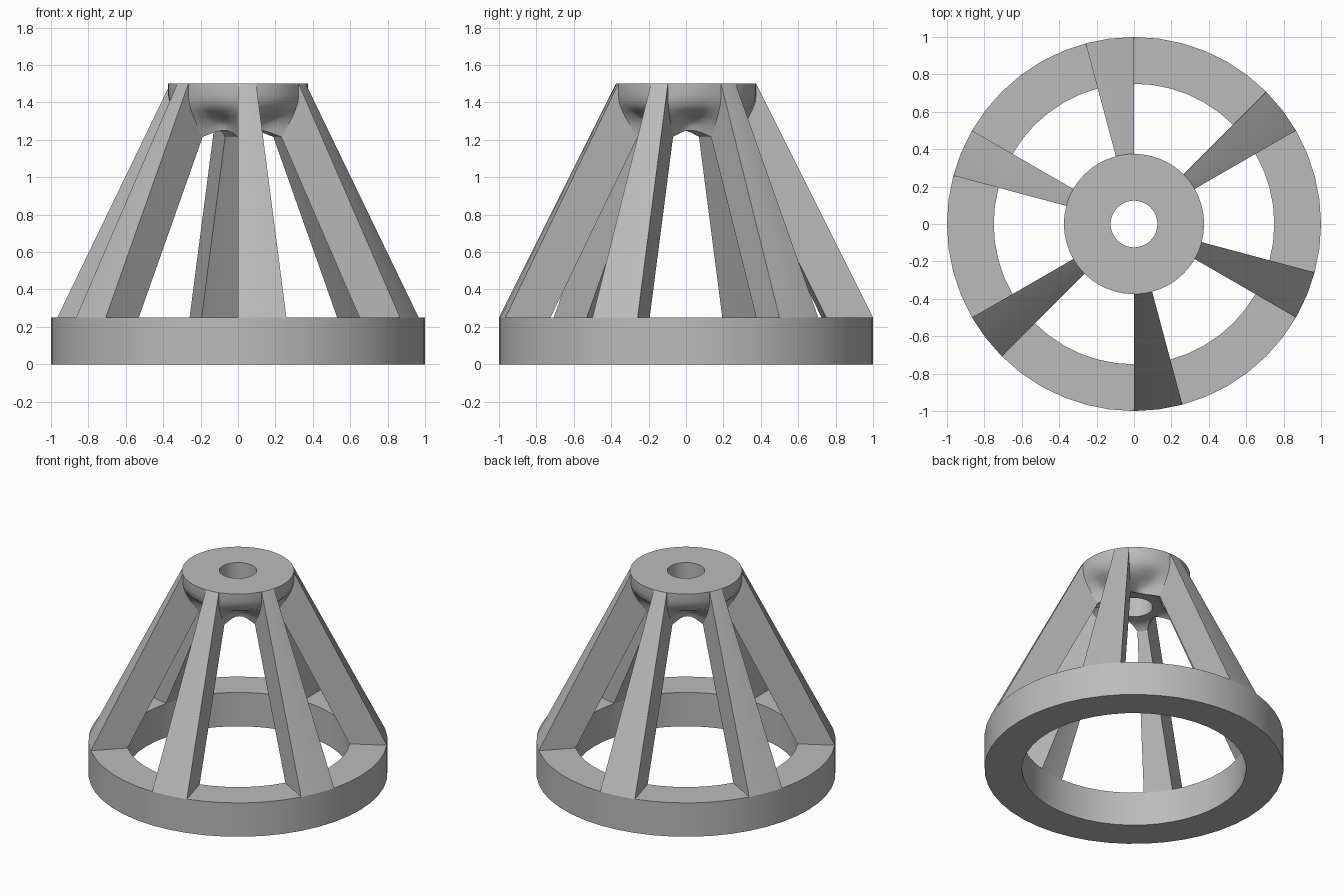
import bpy, math

if "Cube" in bpy.data.objects:
    bpy.data.objects.remove(bpy.data.objects["Cube"])

STEPS = 48                    # 7.5 degree steps; every sector of 8 = 2 rib + 6 gap
START = math.radians(30)

grey = bpy.data.materials.new("light grey")
grey.diffuse_color = (0.5, 0.5, 0.5, 1)
grey.use_nodes = True
grey.node_tree.nodes["Principled BSDF"].inputs["Base Color"].default_value = grey.diffuse_color


def point(i, r, z):
    a = START + i * 2 * math.pi / STEPS
    return (r * math.cos(a), r * math.sin(a), z)


def make(name, verts, faces):
    mesh = bpy.data.meshes.new(name)
    mesh.from_pydata(verts, [], faces)
    mesh.materials.append(grey)
    mesh.update()
    ob = bpy.data.objects.new(name, mesh)
    bpy.context.collection.objects.link(ob)
    bpy.ops.object.select_all(action='DESELECT')
    ob.select_set(True)
    bpy.context.view_layer.objects.active = ob
    bpy.ops.object.shade_smooth_by_angle(angle=math.radians(38))
    return ob


def lathe(name, profile, hidden):
    """Full turn of a closed counter-clockwise (r, z) profile that may vary by step;
    hidden lists the profile edges left out where a rib joins."""
    n = len(profile(0))
    verts = [point(i, r, z) for i in range(STEPS) for r, z in profile(i)]
    faces = []
    for i in range(STEPS):
        k = (i + 1) % STEPS
        for j in range(n):
            if i % 8 < 2 and j in hidden:
                continue
            m = (j + 1) % n
            faces.append((i * n + j, k * n + j, k * n + m, i * n + m))
    return make(name, verts, faces)


# Base ring
lathe("base_ring", lambda i: [(0.75, 0), (1, 0), (1, 0.25), (0.75, 0.25)], {2})

# Hub: outer wall curves inward between ribs and is filleted into each rib
at_rib = [(0.125, 1.25), (0.19, 1.25), (0.24, 1.24), (0.267, 1.216), (0.29, 1.245),
          (0.31, 1.28), (0.335, 1.32), (0.355, 1.36), (0.37, 1.40), (0.375, 1.44),
          (0.375, 1.5), (0.125, 1.5)]
mid_gap = [(0.125, 1.25), (0.165, 1.25), (0.18, 1.25), (0.19, 1.25), (0.195, 1.275),
           (0.215, 1.30), (0.265, 1.325), (0.325, 1.355), (0.362, 1.39), (0.375, 1.44),
           (0.375, 1.5), (0.125, 1.5)]


def hub_profile(i):
    k = i % 8
    d = 0 if k <= 2 else min(k - 2, 8 - k)
    w = (0, 0.65, 0.95, 1)[d]
    return [(a[0] + (b[0] - a[0]) * w, a[1] + (b[1] - a[1]) * w)
            for a, b in zip(at_rib, mid_gap)]


lathe("hub", hub_profile, set(range(3, 10)))

# Six sloping ribs, each 15 degrees wide
side = [(0.75, 0.25), (1, 0.25)] + at_rib[3:11][::-1]
n = len(side)
verts = [point(i, r, z) for i in range(3) for r, z in side]
faces = [tuple(range(n)), tuple(range(3 * n - 1, 2 * n - 1, -1))]
for i in range(2):
    for j in (1, n - 1):      # outer and inner sloping surfaces
        m = (j + 1) % n
        faces.append((i * n + j, (i + 1) * n + j, (i + 1) * n + m, i * n + m))
rib = make("rib_1", verts, faces)
for s in range(1, 6):
    copy = rib.copy()
    copy.name = f"rib_{s + 1}"
    copy.rotation_euler.z = s * math.pi / 3
    bpy.context.collection.objects.link(copy)
